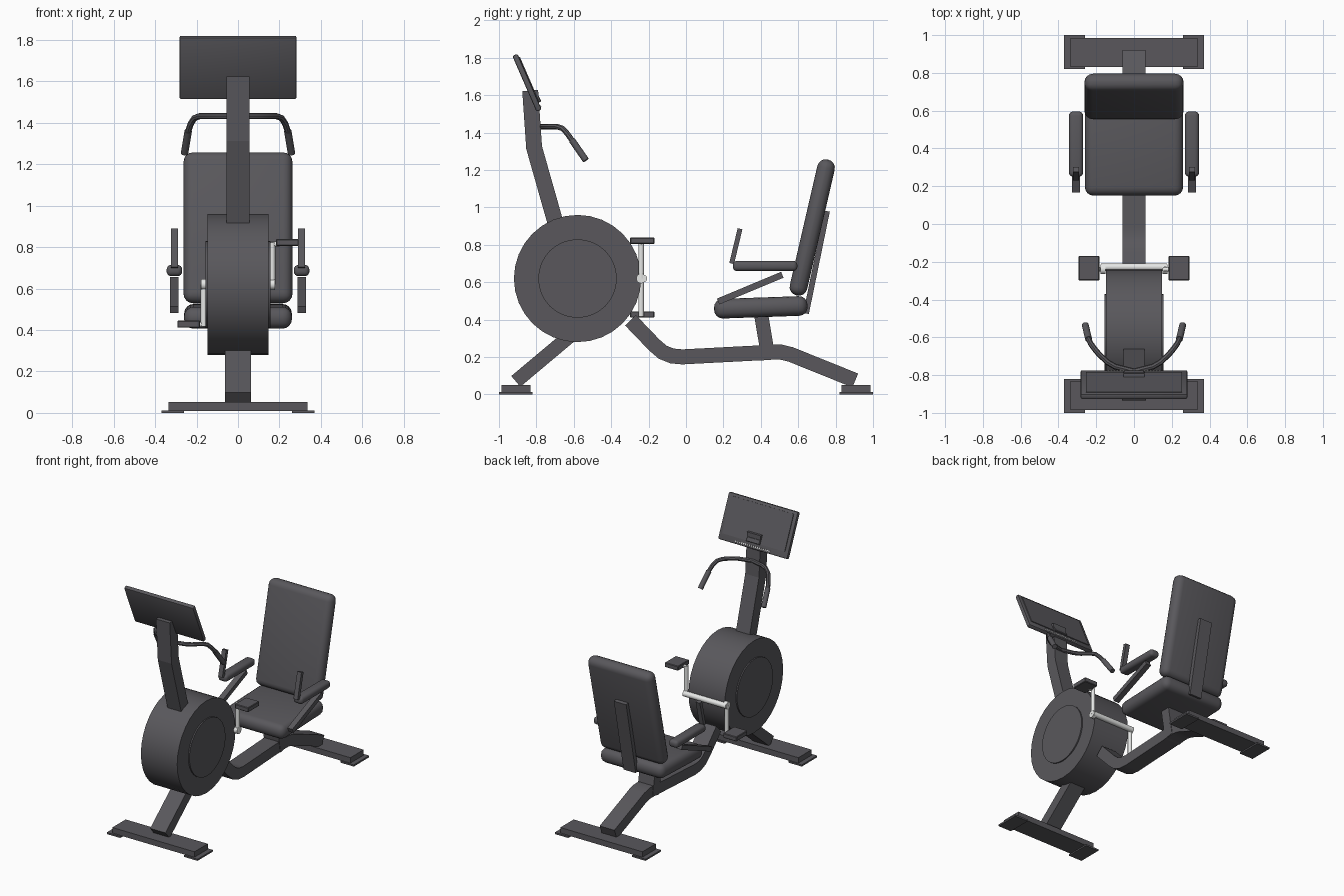
import bpy, bmesh, math
from mathutils import Vector

cube = bpy.data.objects.get("Cube")
if cube:
    bpy.data.objects.remove(cube, do_unlink=True)


def material(name, rgb):
    m = bpy.data.materials.new(name)
    m.use_nodes = True
    m.diffuse_color = (*rgb, 1)
    m.node_tree.nodes["Principled BSDF"].inputs["Base Color"].default_value = (*rgb, 1)
    return m


DARK = material("charcoal", (0.1, 0.097, 0.107))
METAL = material("light metal", (0.8, 0.81, 0.8))


def finish(name, bm, mat, smooth=False):
    bmesh.ops.recalc_face_normals(bm, faces=bm.faces)
    mesh = bpy.data.meshes.new(name)
    bm.to_mesh(mesh)
    bm.free()
    mesh.materials.append(mat)
    ob = bpy.data.objects.new(name, mesh)
    bpy.context.collection.objects.link(ob)
    if smooth:
        bpy.ops.object.select_all(action="DESELECT")
        ob.select_set(True)
        bpy.context.view_layer.objects.active = ob
        bpy.ops.object.shade_smooth_by_angle(angle=math.radians(35))
    return ob


def box(name, size, loc, tilt=0, bevel=0, segments=4, mat=DARK):
    """Box tilted about x, with optional rounded edges."""
    bm = bmesh.new()
    bmesh.ops.create_cube(bm, size=1)
    bmesh.ops.scale(bm, vec=size, verts=bm.verts)
    if bevel:
        bmesh.ops.bevel(bm, geom=bm.edges[:], offset=bevel, segments=segments,
                        profile=0.5, affect="EDGES")
    ob = finish(name, bm, mat, bevel > 0)
    ob.location = loc
    ob.rotation_euler.x = math.radians(tilt)
    return ob


def beam(name, path, width, depth, x=0):
    """Rectangular bar following a mitred path of (y, z) points."""
    pts = [Vector(p) for p in path]
    bm = bmesh.new()
    rings = []
    for i, p in enumerate(pts):
        a = (p - pts[i - 1]).normalized() if i else None
        b = (pts[i + 1] - p).normalized() if i < len(pts) - 1 else None
        a, b = a or b, b or a
        t = (a + b).normalized()
        n = Vector((-t.y, t.x)) * (depth / 2 / t.dot(a))
        rings.append([bm.verts.new((x + sx * width / 2, p.x + sn * n.x, p.y + sn * n.y))
                      for sx, sn in ((-1, -1), (1, -1), (1, 1), (-1, 1))])
    for r, q in zip(rings, rings[1:]):
        for k in range(4):
            bm.faces.new((r[k], r[(k + 1) % 4], q[(k + 1) % 4], q[k]))
    bm.faces.new(rings[0])
    bm.faces.new(rings[-1])
    return finish(name, bm, DARK, len(path) > 4)


def rod(name, start, end, radius, mat=DARK, sides=32):
    """Cylinder between two points."""
    a, b = Vector(start), Vector(end)
    bm = bmesh.new()
    bmesh.ops.create_cone(bm, cap_ends=True, segments=sides, radius1=radius,
                          radius2=radius, depth=(b - a).length)
    ob = finish(name, bm, mat, True)
    ob.location = (a + b) / 2
    ob.rotation_euler = (b - a).to_track_quat("Z", "Y").to_euler()
    return ob


def tube(name, path, radius):
    """Round bar through the points, converted to a mesh."""
    cu = bpy.data.curves.new(name, "CURVE")
    cu.dimensions = "3D"
    cu.bevel_depth, cu.bevel_resolution, cu.use_fill_caps = radius, 2, True
    sp = cu.splines.new("POLY")
    sp.points.add(len(path) - 1)
    for p, co in zip(sp.points, path):
        p.co = (*co, 1)
    helper = bpy.data.objects.new(name + " path", cu)
    bpy.context.collection.objects.link(helper)
    bm = bmesh.new()
    bm.from_mesh(helper.evaluated_get(bpy.context.evaluated_depsgraph_get()).to_mesh())
    bpy.data.objects.remove(helper, do_unlink=True)
    return finish(name, bm, DARK, True)


# Floor bars with end pads
for end, s in (("front", -1), ("rear", 1)):
    box(end + "_floor_bar", (0.67, 0.155, 0.042), (0, s * 0.908, 0.031))
    for side, sx in (("left", 1), ("right", -1)):
        box(f"{end}_{side}_foot_pad", (0.11, 0.18, 0.012), (sx * 0.315, s * 0.91, 0.006))

# Frame
beam("front_leg", [(-0.60, 0.33), (-0.91, 0.07)], 0.125, 0.075)
beam("main_frame", [(-0.297, 0.397), (-0.17, 0.265), (-0.125, 0.226), (-0.075, 0.206),
                    (-0.02, 0.201), (0.46, 0.226), (0.51, 0.226), (0.56, 0.214),
                    (0.905, 0.075)], 0.12, 0.08)
beam("seat_post", [(0.403, 0.42), (0.442, 0.187)], 0.126, 0.075)
beam("mast", [(-0.69, 0.89), (-0.812, 1.32), (-0.833, 1.625)], 0.112, 0.085)

# Flywheel housing with side covers
rod("flywheel_housing", (-0.148, -0.58, 0.62), (0.148, -0.58, 0.62), 0.34)
rod("side_covers", (-0.157, -0.58, 0.62), (0.157, -0.58, 0.62), 0.21)

# Cranks and pedals
CY, CZ = -0.24, 0.62
rod("crank_axle", (-0.175, CY + 0.012, CZ), (0.175, CY + 0.012, CZ), 0.02, METAL, 16)
for side, s in (("left", 1), ("right", -1)):
    tip = CZ + s * 0.19
    rod(side + "_crank_hub", (s * 0.15, CY, CZ), (s * 0.178, CY, CZ), 0.026, METAL, 16)
    rod(side + "_crank_arm", (s * 0.165, CY, CZ), (s * 0.165, CY, tip + s * 0.012),
        0.015, METAL, 16)
    rod(side + "_pedal_spindle", (s * 0.16, CY, tip + s * 0.004),
        (s * 0.2, CY, tip + s * 0.004), 0.012, METAL, 12)
    box(side + "_pedal", (0.11, 0.13, 0.034), (s * 0.238, CY + 0.006, CZ + 0.005 + s * 0.197),
        0, 0.004, 1)

# Seat, backrest and its support
box("seat_cushion", (0.52, 0.5, 0.105), (0, 0.4, 0.466), 2, 0.046)
box("backrest", (0.525, 0.095, 0.745), (0, 0.675, 0.893), -13, 0.045)
beam("backrest_support", [(0.642, 0.433), (0.754, 0.98)], 0.1, 0.03)

# Armrests with hand grips
for side, s in (("left", 1), ("right", -1)):
    x = s * 0.307
    box(side + "_armrest", (0.075, 0.345, 0.054), (x, 0.423, 0.687), 0, 0.022)
    beam(side + "_armrest_strut", [(0.172, 0.497), (0.515, 0.64)], 0.042, 0.034, x)
    beam(side + "_hand_grip", [(0.244, 0.70), (0.289, 0.886)], 0.034, 0.026, x)

# Handlebars
for side, s in (("left", 1), ("right", -1)):
    bar = [(0, -0.78, 1.432), (0.06, -0.765, 1.432), (0.1, -0.755, 1.432),
           (0.14, -0.732, 1.432), (0.185, -0.69, 1.432), (0.21, -0.66, 1.423),
           (0.228, -0.635, 1.395), (0.24, -0.61, 1.36), (0.258, -0.535, 1.252)]
    bar = [(s * px, py, pz) for px, py, pz in bar]
    tube(side + "_handlebar", bar, 0.015)
    rod(side + "_handlebar_grip", bar[-2], bar[-1], 0.018, DARK, 16)

# Tilted console: slab, raised screen, ledge and a row of studs
TILT = 23.5
up = Vector((0, -math.sin(math.radians(TILT)), math.cos(math.radians(TILT))))
out = Vector((0, up.z, -up.y))
mid = Vector((0, -0.85, 1.667))
box("console", (0.565, 0.03, 0.325), mid, TILT, 0.008, 2)
box("console_screen", (0.51, 0.008, 0.26), mid + out * 0.016 + up * 0.012, TILT)
box("console_ledge", (0.11, 0.016, 0.035), mid + out * 0.022 - up * 0.105, TILT, 0.004, 1)
for i in range(18):
    offset = Vector(((i - 8.5) * 0.016, 0, 0))
    box(f"console_stud_{i + 1}", (0.009, 0.008, 0.009), mid + out * 0.015 - up * 0.145 + offset,
        TILT, mat=METAL)
